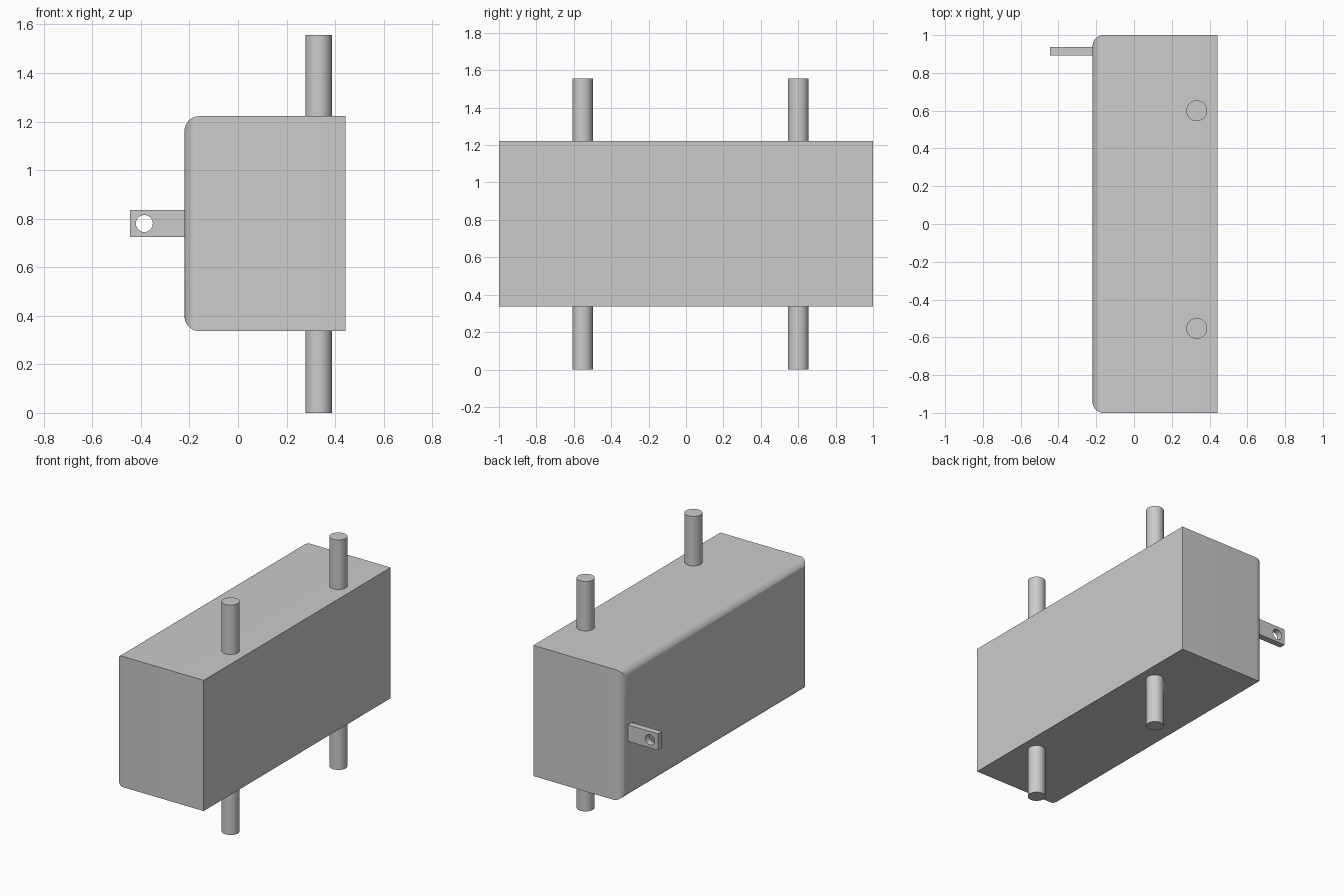
import bpy, bmesh, math
from mathutils import Matrix, Vector

cube = bpy.data.objects.get("Cube")
if cube:
    bpy.data.objects.remove(cube, do_unlink=True)

# Plain grey metal
grey = bpy.data.materials.new("grey_metal")
grey.use_nodes = True
colour = (0.6, 0.6, 0.6, 1)
grey.diffuse_color = colour
grey.node_tree.nodes["Principled BSDF"].inputs["Base Color"].default_value = colour


def finish(name, bm):
    mesh = bpy.data.meshes.new(name)
    bm.to_mesh(mesh)
    bm.free()
    mesh.materials.append(grey)
    obj = bpy.data.objects.new(name, mesh)
    bpy.context.collection.objects.link(obj)
    return obj


def smooth(obj):
    bpy.ops.object.select_all(action='DESELECT')
    obj.select_set(True)
    bpy.context.view_layer.objects.active = obj
    bpy.ops.object.shade_smooth_by_angle(angle=math.radians(30))


def box(low, high):
    low, high = Vector(low), Vector(high)
    bm = bmesh.new()
    bmesh.ops.create_cube(bm, size=1, matrix=Matrix.Translation((low + high) / 2)
                          @ Matrix.Diagonal((high - low).to_4d()))
    return bm


def cylinder(radius, depth, matrix):
    bm = bmesh.new()
    bmesh.ops.create_cone(bm, cap_ends=True, segments=48, radius1=radius,
                          radius2=radius, depth=depth, matrix=matrix)
    return bm


# Block with the edges of its -x face rounded
bm = box((-0.22, -1, 0.337), (0.443, 1, 1.222))
rim = [e for e in bm.edges if all(v.co.x < 0 for v in e.verts)]
bmesh.ops.bevel(bm, geom=rim, offset=0.06, offset_type='OFFSET',
                segments=10, profile=0.5, affect='EDGES')
smooth(finish("block", bm))

# Pins running vertically through the block
for name, y in (("front_pin", -0.553), ("back_pin", 0.6)):
    smooth(finish(name, cylinder(0.055, 1.557,
                                 Matrix.Translation((0.332, y, 0.7785)))))

# Side tab with a drilled eye
tab = finish("tab", box((-0.445, 0.893, 0.725), (-0.2, 0.936, 0.836)))
drill = finish("drill", cylinder(0.035, 0.2, Matrix.Translation((-0.386, 0.915, 0.78))
                                 @ Matrix.Rotation(math.pi / 2, 4, 'X')))
drill.hide_render = True
cut = tab.modifiers.new("eye", 'BOOLEAN')
cut.operation = 'DIFFERENCE'
cut.solver = 'EXACT'
cut.object = drill
bpy.ops.object.select_all(action='DESELECT')
bpy.context.view_layer.objects.active = tab
tab.select_set(True)
bpy.ops.object.modifier_apply(modifier=cut.name)
bpy.data.objects.remove(drill, do_unlink=True)
smooth(tab)
